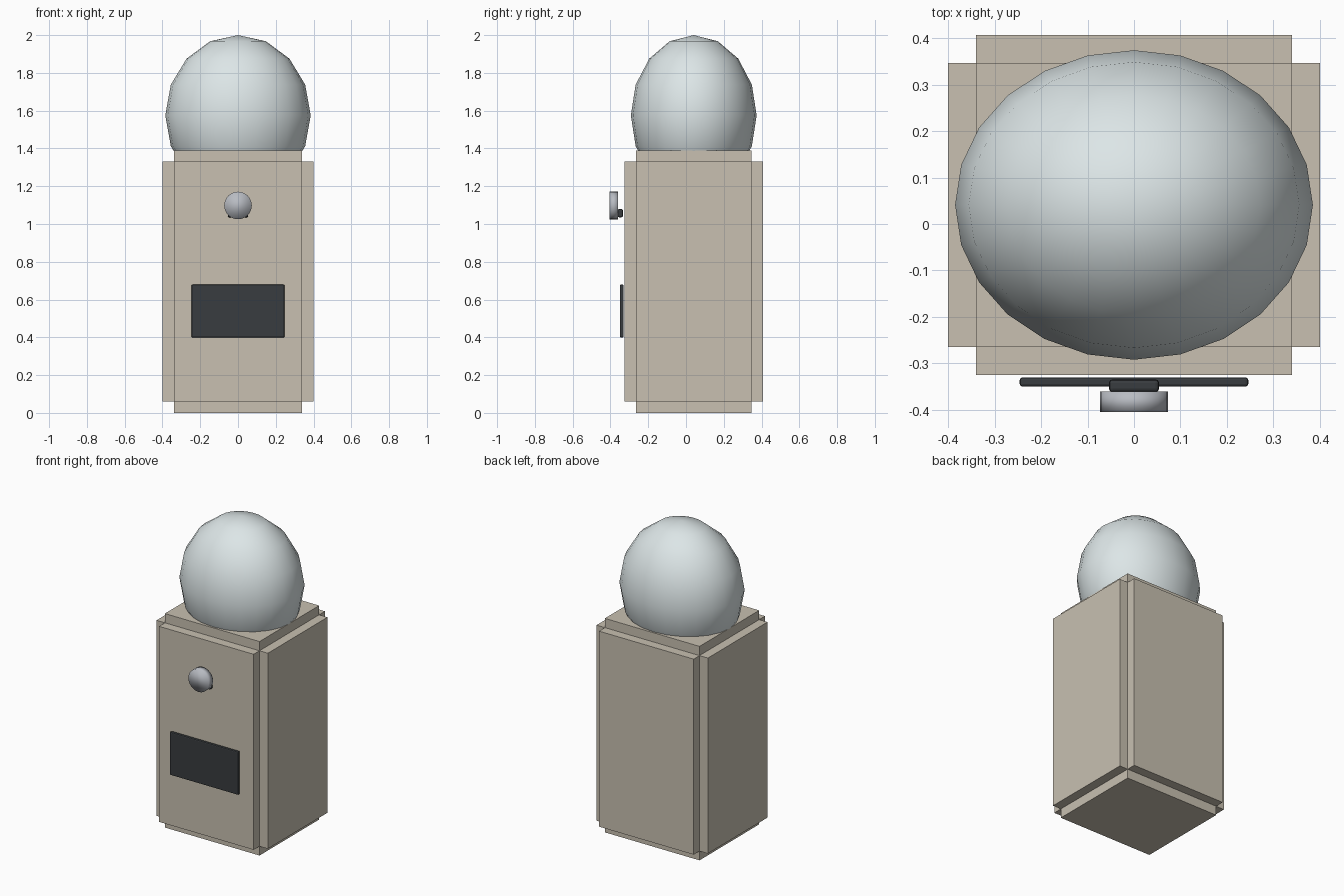
import bpy, bmesh, math
from mathutils import Matrix, Vector

if "Cube" in bpy.data.objects:
    bpy.data.objects.remove(bpy.data.objects["Cube"])

CY = 0.041  # centre line of body and globe


def material(name, rgb):
    m = bpy.data.materials.new(name)
    m.diffuse_color = (*rgb, 1)
    m.use_nodes = True
    m.node_tree.nodes["Principled BSDF"].inputs["Base Color"].default_value = m.diffuse_color
    return m


tan = material("tan", (0.58, 0.53, 0.44))
glass = material("pale_glass", (0.72, 0.79, 0.80))
metal = material("metal", (0.48, 0.50, 0.54))
dark = material("dark", (0.04, 0.045, 0.05))


def finish(bm, name, mat, smooth=False):
    me = bpy.data.meshes.new(name)
    bmesh.ops.recalc_face_normals(bm, faces=bm.faces[:])
    bm.to_mesh(me)
    bm.free()
    me.materials.append(mat)
    for p in me.polygons:
        p.use_smooth = smooth
    ob = bpy.data.objects.new(name, me)
    bpy.context.collection.objects.link(ob)
    return ob


def box(center, size):
    bm = bmesh.new()
    bmesh.ops.create_cube(bm, size=1, matrix=Matrix.Translation(center) @ Matrix.Diagonal((*size, 1)))
    return bm


def bevelled_box(name, center, size, width, segments=1):
    bm = box(center, size)
    bmesh.ops.bevel(bm, geom=bm.edges[:], offset=width, segments=segments,
                    profile=0.5, affect='EDGES')
    return finish(bm, name, dark)


# Body: core block with every face pushed out as a raised panel
bm = box((0, CY, 0.695), (0.68, 0.612, 1.27))
for f in bm.faces[:]:
    n = f.normal.copy()
    new = bmesh.ops.extrude_discrete_faces(bm, faces=[f])["faces"][0]
    bmesh.ops.translate(bm, verts=new.verts[:], vec=n * 0.06)
    # side walls of the panel are made explicitly if the extrusion left none
finish(bm, "body", tan)

# Globe: low-poly ellipsoid sunk into the top of the body
bm = bmesh.new()
bmesh.ops.create_uvsphere(bm, u_segments=24, v_segments=8, radius=1,
                          matrix=Matrix.Translation((0, CY, 1.575)) @ Matrix.Diagonal((0.385, 0.333, 0.425, 1)))
finish(bm, "globe", glass, True)

# Delivery flap
bevelled_box("delivery_flap", (0, -0.34, 0.539), (0.492, 0.02, 0.28), 0.006, 2)

# Coin knob and the bar behind it
bm = bmesh.new()
bmesh.ops.create_cone(bm, cap_ends=True, segments=24, radius1=0.073, radius2=0.073, depth=0.045,
                      matrix=Matrix.Translation((0, -0.3825, 1.098)) @ Matrix.Rotation(math.pi / 2, 4, 'X'))
finish(bm, "coin_knob", metal, True)
bevelled_box("knob_bar", (0, -0.348, 1.057), (0.108, 0.028, 0.044), 0.008, 2)
